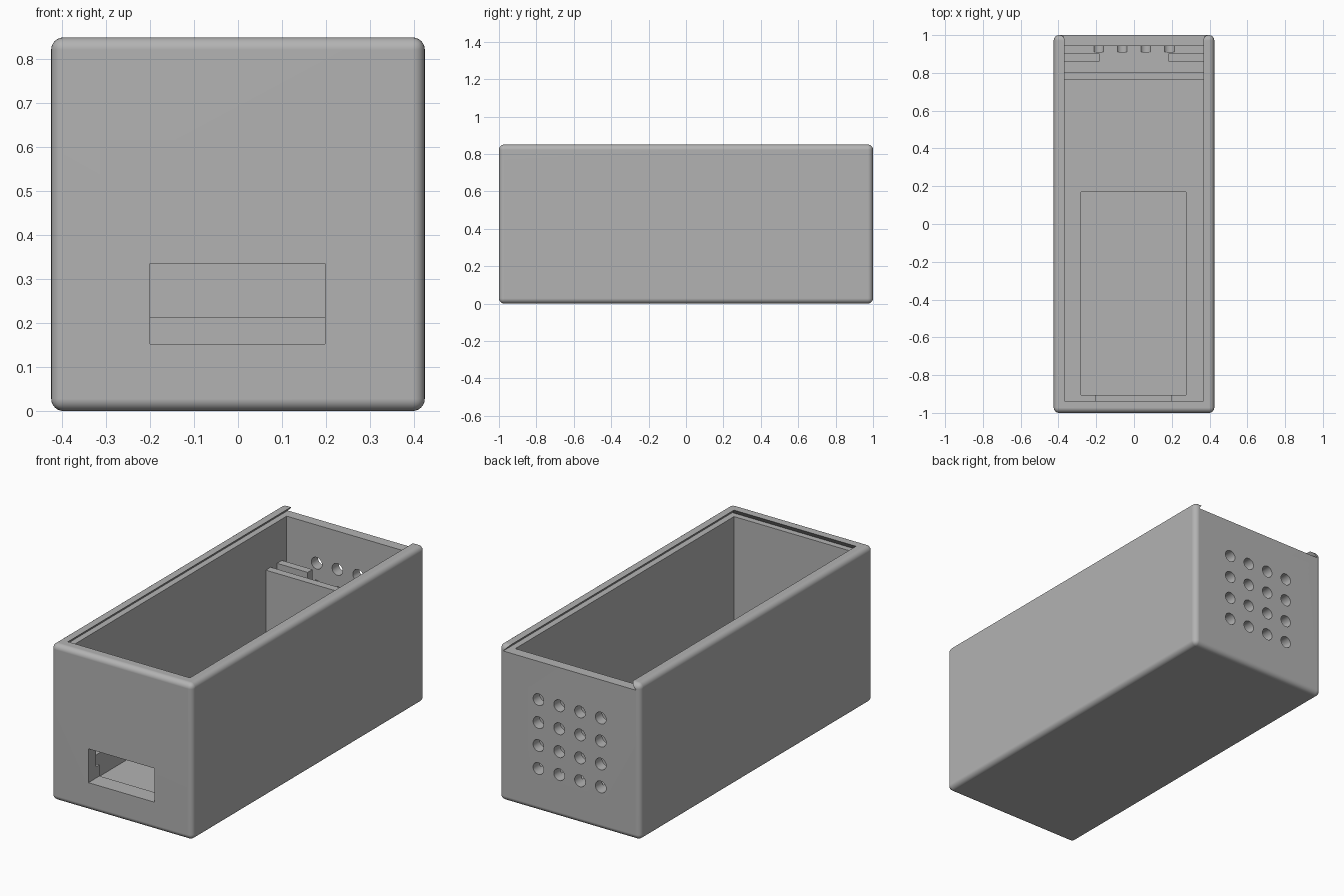
import bpy, bmesh, math
from mathutils import Matrix, Vector

if "Cube" in bpy.data.objects:
    bpy.data.objects.remove(bpy.data.objects["Cube"])

grey = bpy.data.materials.new("plain grey")
grey.use_nodes = True
grey.diffuse_color = (0.45, 0.45, 0.45, 1)
grey.node_tree.nodes["Principled BSDF"].inputs["Base Color"].default_value = grey.diffuse_color


def make_object(name, bm):
    bmesh.ops.recalc_face_normals(bm, faces=bm.faces)
    mesh = bpy.data.meshes.new(name)
    bm.to_mesh(mesh)
    bm.free()
    mesh.materials.append(grey)
    ob = bpy.data.objects.new(name, mesh)
    bpy.context.collection.objects.link(ob)
    return ob


def block(name, x, y, z, bevel=0):
    """Box from (min, max) ranges, optionally with rounded edges."""
    bm = bmesh.new()
    size = [b - a for a, b in (x, y, z)]
    mid = Vector([(a + b) / 2 for a, b in (x, y, z)])
    bmesh.ops.create_cube(bm, size=1, matrix=Matrix.Translation(mid) @ Matrix.Diagonal((*size, 1)))
    if bevel:
        bmesh.ops.bevel(bm, geom=bm.edges[:], offset=bevel, segments=6, profile=0.5, affect='EDGES')
    return make_object(name, bm)


def cut(target, cutter):
    mod = target.modifiers.new("cut", 'BOOLEAN')
    mod.operation = 'DIFFERENCE'
    mod.solver = 'EXACT'
    mod.object = cutter
    bpy.context.view_layer.objects.active = target
    bpy.ops.object.modifier_apply(modifier=mod.name)
    bpy.data.objects.remove(cutter)


FLOOR, LEDGE, TOP = 0.213, 0.815, 0.85
INNER = 0.367

# Outer case with rounded edges
case = block("case", (-0.425, 0.425), (-1, 1), (0, TOP), bevel=0.028)

# Main cavity, sunken floor pocket and front window
cut(case, block("cavity", (-INNER, INNER), (-0.937, 0.943), (FLOOR, 1)))
cut(case, block("pocket", (-0.28, 0.275), (-0.905, 0.17), (0.085, 0.3)))
cut(case, block("window", (-0.2, 0.198), (-1.1, -0.89), (0.152, 0.336)))

# Dovetail lid channel, open at the back
bm = bmesh.new()
rings = []
for half, front, z in ((0.4, -0.97, LEDGE), (INNER, -0.937, TOP), (INNER, -0.937, 1)):
    rings.append([bm.verts.new(p) for p in
                  ((-half, front, z), (half, front, z), (half, 1.1, z), (-half, 1.1, z))])
bm.faces.new(rings[0])
bm.faces.new(rings[-1])
for low, high in zip(rings, rings[1:]):
    for i in range(4):
        j = (i + 1) % 4
        bm.faces.new((low[i], low[j], high[j], high[i]))
cut(case, make_object("lid_channel", bm))

# Grid of vent holes in the back wall
bm = bmesh.new()
for col in range(4):
    for row in range(4):
        place = Matrix.Translation((-0.187 + col * 0.125, 0.99, 0.232 + row * 0.125))
        bmesh.ops.create_cone(bm, cap_ends=True, segments=32, radius1=0.032, radius2=0.032,
                              depth=0.16, matrix=place @ Matrix.Rotation(math.pi / 2, 4, 'X'))
cut(case, make_object("vent_holes", bm))

# Smooth rounded edges, flat walls
bpy.ops.object.select_all(action='DESELECT')
case.select_set(True)
bpy.context.view_layer.objects.active = case
bpy.ops.object.shade_smooth_by_angle(angle=math.radians(30))
weighted = case.modifiers.new("flat walls", 'WEIGHTED_NORMAL')
weighted.keep_sharp = True

# Cross wall and the two tabs behind it
block("divider", (-INNER, INNER), (0.763, 0.805), (FLOOR, 0.59))
for side, name in ((-1, "right_tab"), (1, "left_tab")):
    block(name, sorted((side * 0.183, side * INNER)), (0.86, 0.902), (FLOOR, 0.59))
